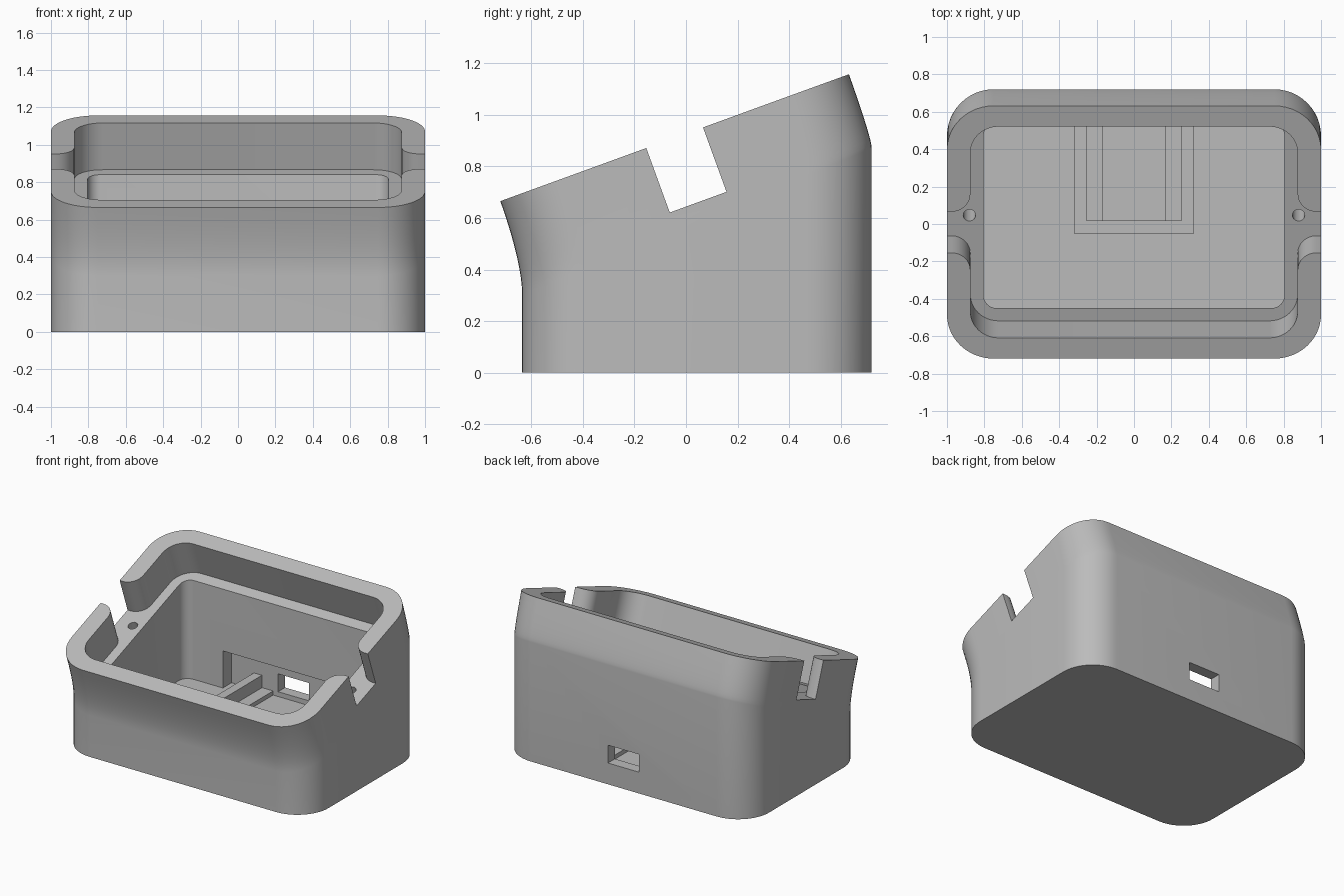
import bpy, bmesh, math
from mathutils import Matrix, Vector

cube = bpy.data.objects.get("Cube")
if cube:
    bpy.data.objects.remove(cube, do_unlink=True)

grey = bpy.data.materials.new("plain_grey")
grey.use_nodes = True
grey.diffuse_color = (0.5, 0.5, 0.5, 1)
grey.node_tree.nodes["Principled BSDF"].inputs["Base Color"].default_value = (0.5, 0.5, 0.5, 1)

TILT = math.radians(20)
# Frame of the sloping ledge: local z points out of the opening
LEDGE = Matrix.Translation((0, 0.047, 0.661)) @ Matrix.Rotation(TILT, 4, 'X')
RIM = 0.266


def rounded_rect(hx, hy, r, n=12):
    pts = []
    for k, (sx, sy) in enumerate([(1, 1), (-1, 1), (-1, -1), (1, -1)]):
        for i in range(n + 1):
            a = math.pi / 2 * (k + i / n)
            pts.append((sx * (hx - r) + r * math.cos(a), sy * (hy - r) + r * math.sin(a)))
    return pts


def loft(name, rings):
    """Closed solid through a stack of equal-length rings."""
    bm = bmesh.new()
    vs = [[bm.verts.new(p) for p in ring] for ring in rings]
    n = len(rings[0])
    for low, high in zip(vs, vs[1:]):
        for i in range(n):
            j = (i + 1) % n
            bm.faces.new((low[i], low[j], high[j], high[i]))
    bm.faces.new(vs[0][::-1])
    bm.faces.new(vs[-1])
    bmesh.ops.recalc_face_normals(bm, faces=bm.faces)
    mesh = bpy.data.meshes.new(name)
    bm.to_mesh(mesh)
    bm.free()
    obj = bpy.data.objects.new(name, mesh)
    mesh.materials.append(grey)
    bpy.context.collection.objects.link(obj)
    return obj


def prism(name, pts, z0, z1, frame=Matrix()):
    return loft(name, [[frame @ Vector((x, y, z)) for x, y in pts] for z in (z0, z1)])


def box(name, x0, x1, y0, y1, z0, z1):
    return prism(name, [(x0, y0), (x1, y0), (x1, y1), (x0, y1)], z0, z1)


def select_only(obj):
    bpy.ops.object.select_all(action='DESELECT')
    obj.select_set(True)
    bpy.context.view_layer.objects.active = obj


def cut(target, cutter):
    cutter.hide_render = True
    mod = target.modifiers.new("cut", 'BOOLEAN')
    mod.operation = 'DIFFERENCE'
    mod.solver = 'EXACT'
    mod.object = cutter
    select_only(target)
    bpy.ops.object.modifier_apply(modifier=mod.name)
    bpy.data.objects.remove(cutter, do_unlink=True)


# Outer shell: upright base that bends into the sloping rim
base = [Vector((x, y + 0.0425, 0)) for x, y in rounded_rect(1, 0.6775, 0.25)]
rim = [LEDGE @ Vector((x, y, RIM)) for x, y in rounded_rect(1, 0.719, 0.25)]
rings = [base]
STEPS = 8
for s in range(STEPS + 1):
    t = s / STEPS
    ring = []
    for b, e in zip(base, rim):
        f = (b.y + 0.635) / 1.355
        start = Vector((b.x, b.y, 0.30 + 0.57 * f))
        bend = Vector((b.x, b.y, 0.425 + 0.483 * f))
        ring.append(start * (1 - t) ** 2 + bend * 2 * t * (1 - t) + e * t * t)
    rings.append(ring)
shell = loft("shell", rings)

# Recess under the rim
cut(shell, prism("recess_cutter", rounded_rect(0.875, 0.601, 0.15), 0, 0.6, LEDGE))

# Side notches, with rounded lips toward the recess
HALF, R = 0.117, 0.1
arc = [(0.975 - R * math.sin(a), HALF + R - R * math.cos(a))
       for a in [math.pi / 2 * i / 8 for i in range(9)]]
for side in (1, -1):
    upper = [(1.2, HALF)] + arc + [(0.8, HALF + R)]
    outline = upper + [(x, -y) for x, y in reversed(upper)]
    cut(shell, prism("notch_cutter", [(side * x, y) for x, y in outline], 0, 0.6, LEDGE))
    # Screw hole in the ledge
    hole = [(side * 0.88 + 0.033 * math.cos(math.tau * i / 20),
             0.033 * math.sin(math.tau * i / 20)) for i in range(20)]
    cut(shell, prism("screw_hole_cutter", hole, -0.25, 0.1, LEDGE))

# Main cavity, pocket in the back wall, and port window
FLOOR = 0.12
cavity = [(x, y + 0.045) for x, y in rounded_rect(0.805, 0.495, 0.07, 8)]
cut(shell, prism("cavity_cutter", cavity, FLOOR, 0.9))
cut(shell, box("pocket_cutter", -0.5, 0.5, 0.45, 0.64, FLOOR, 0.39))
cut(shell, box("port_cutter", -0.125, 0.125, 0.6, 0.8, 0.155, 0.285))

# Tray on the floor: front stop, side rails and low shelves
SINK, BACK = FLOOR - 0.02, 0.645
box("tray_front_stop", -0.32, 0.32, -0.05, 0.02, SINK, 0.24)
for side, label in ((1, "left"), (-1, "right")):
    for part, inner, outer, top in (("rail", 0.255, 0.32, 0.24), ("shelf", 0.165, 0.255, 0.15)):
        xs = sorted((side * inner, side * outer))
        box(f"tray_{part}_{label}", xs[0], xs[1], 0.02, BACK, SINK, top)

select_only(shell)
bpy.ops.object.shade_smooth_by_angle(angle=math.radians(30))
